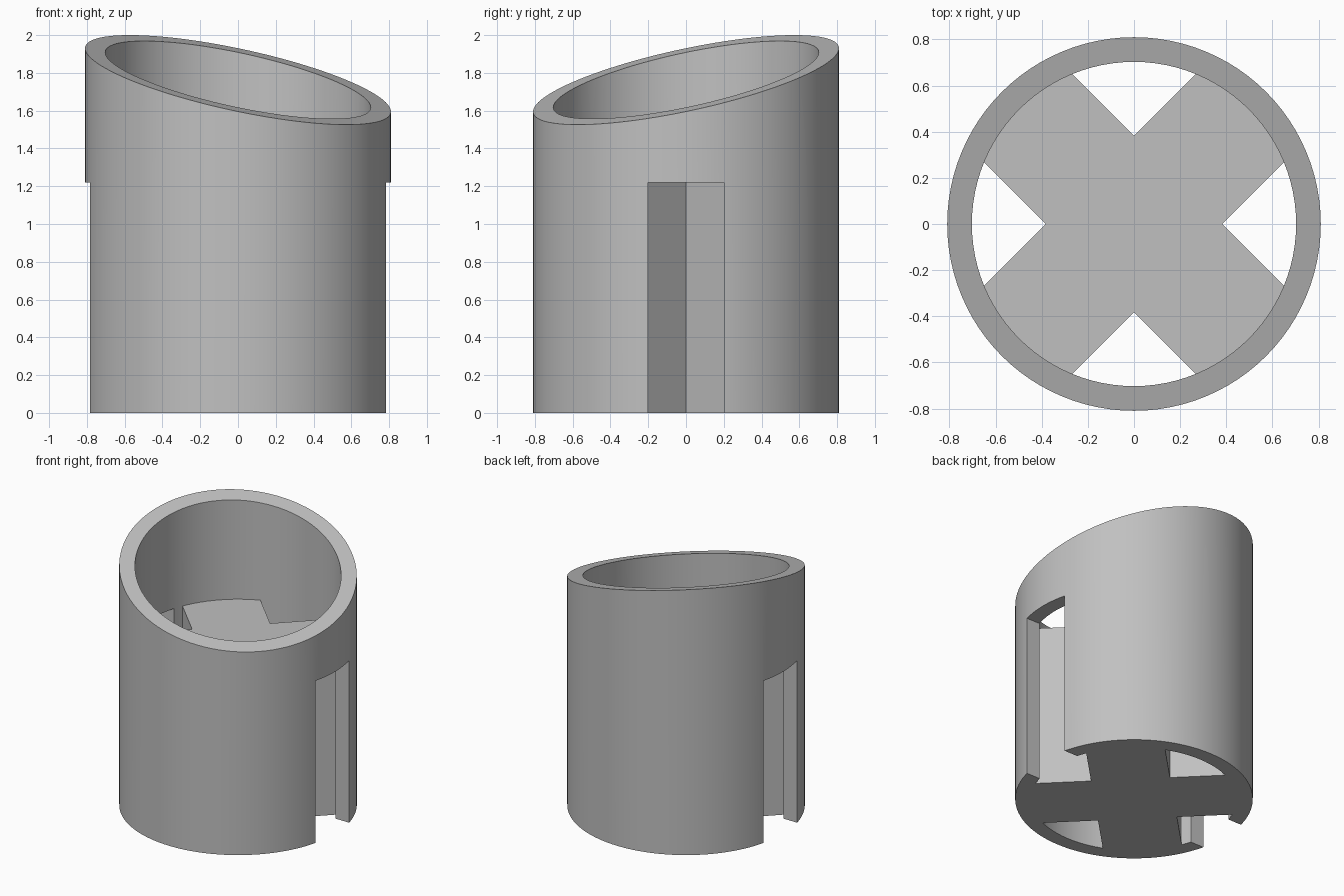
import bpy, bmesh, math

OUTER, INNER, SLOT_TOP = 0.81, 0.703, 1.22
SEGMENTS = 96

cube = bpy.data.objects.get("Cube")
if cube:
    bpy.data.objects.remove(cube, do_unlink=True)

grey = bpy.data.materials.new("plain grey")
grey.use_nodes = True
colour = (0.53, 0.53, 0.53, 1)
grey.diffuse_color = colour
grey.node_tree.nodes["Principled BSDF"].inputs["Base Color"].default_value = colour


def make_object(name, bm):
    bmesh.ops.recalc_face_normals(bm, faces=bm.faces)
    mesh = bpy.data.meshes.new(name)
    bm.to_mesh(mesh)
    bm.free()
    mesh.materials.append(grey)
    obj = bpy.data.objects.new(name, mesh)
    bpy.context.collection.objects.link(obj)
    return obj


def prism(name, outline, bottom, top):
    bm = bmesh.new()
    face = bm.faces.new([bm.verts.new((x, y, bottom)) for x, y in outline])
    grown = bmesh.ops.extrude_face_region(bm, geom=[face])
    for v in grown["geom"]:
        if isinstance(v, bmesh.types.BMVert):
            v.co.z = top
    return make_object(name, bm)


def combine(target, tool, operation):
    mod = target.modifiers.new(operation.lower(), "BOOLEAN")
    mod.operation, mod.object, mod.solver = operation, tool, "EXACT"
    bpy.context.view_layer.objects.active = target
    bpy.ops.object.modifier_apply(modifier=mod.name)
    bpy.data.objects.remove(tool, do_unlink=True)


def slanted_top(x, y):
    return 1.763 + 0.207 * (y - x)


# Tube wall: four rings of points, the upper two on the slanted plane
bm = bmesh.new()
rings = []
for radius, upper in ((OUTER, False), (OUTER, True), (INNER, True), (INNER, False)):
    ring = []
    for i in range(SEGMENTS):
        a = math.tau * i / SEGMENTS
        x, y = radius * math.cos(a), radius * math.sin(a)
        ring.append(bm.verts.new((x, y, slanted_top(x, y) if upper else 0)))
    rings.append(ring)
for k in range(4):
    low, high = rings[k], rings[(k + 1) % 4]
    for i in range(SEGMENTS):
        j = (i + 1) % SEGMENTS
        bm.faces.new((low[i], low[j], high[j], high[i]))
holder = make_object("slanted_holder", bm)

# Side slots, open at the bottom, through both side walls
for side in (-1, 1):
    outline = [(side * x, y) for x, y in ((0.6, -0.2), (1, -0.2), (1, 0.2), (0.6, 0.2))]
    combine(holder, prism("slot_cutter", outline, -0.2, SLOT_TOP), "DIFFERENCE")

# Diagonal cross core, its arm ends sunk into the wall
half, reach = 0.27, 0.75
arm = [(reach, -half), (reach, half), (half, half)]
outline = []
for quarter in range(4):
    a = math.pi / 4 + quarter * math.pi / 2
    outline += [(x * math.cos(a) - y * math.sin(a), x * math.sin(a) + y * math.cos(a))
                for x, y in arm]
combine(holder, prism("cross_core", outline, 0, SLOT_TOP), "UNION")

# Smooth round walls with crisp edges
bpy.ops.object.select_all(action="DESELECT")
holder.select_set(True)
bpy.context.view_layer.objects.active = holder
bpy.ops.object.shade_smooth_by_angle(angle=math.radians(30))
